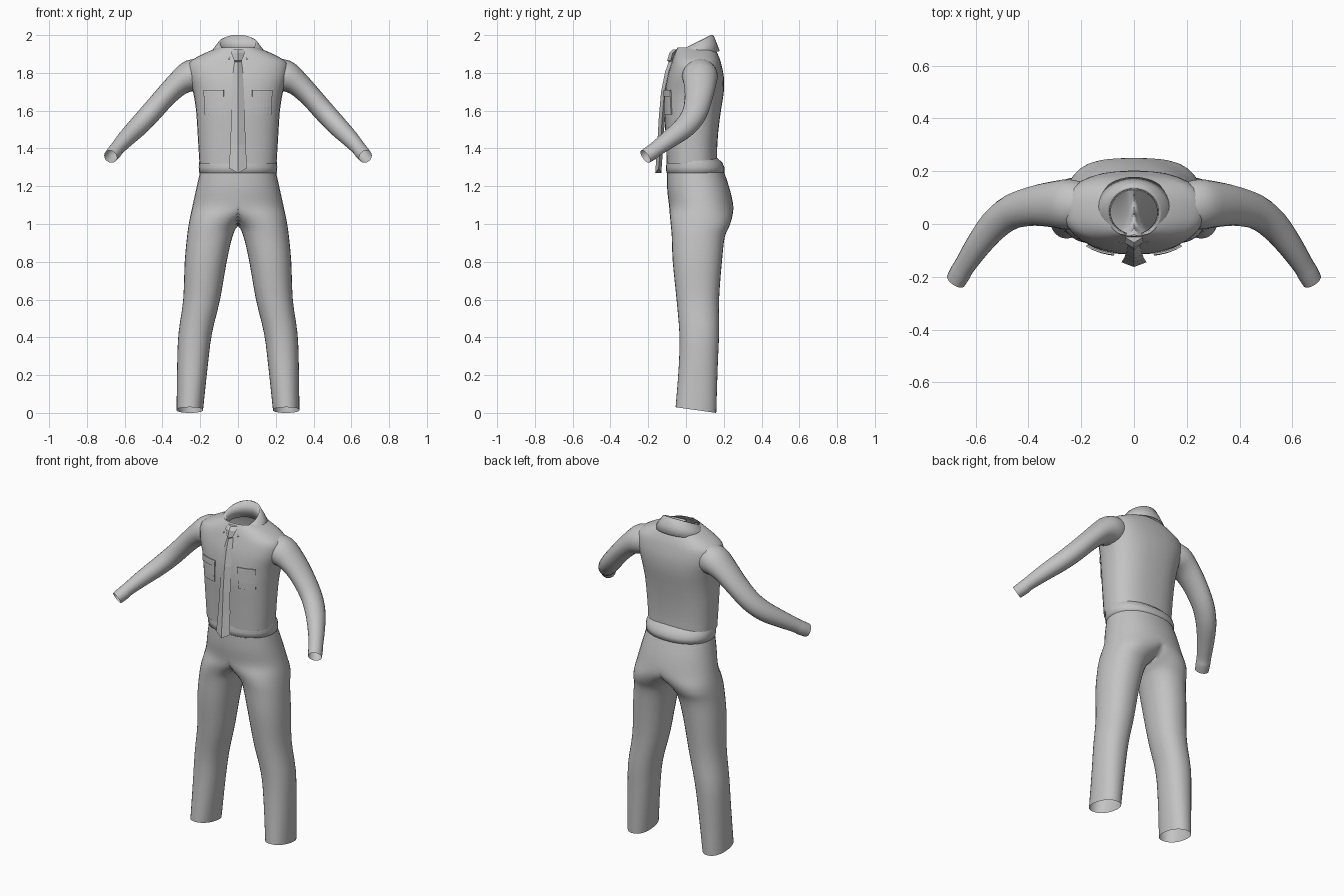
import bpy, bmesh, math
from mathutils import Vector

cube = bpy.data.objects.get("Cube")
if cube:
    bpy.data.objects.remove(cube, do_unlink=True)

cloth = bpy.data.materials.new("grey_cloth")
cloth.use_nodes = True
GREY = (0.55, 0.55, 0.55, 1)
cloth.diffuse_color = GREY
cloth.node_tree.nodes["Principled BSDF"].inputs["Base Color"].default_value = GREY


def smooth_rows(rows, steps):
    """Catmull-Rom interpolation between rows of numbers."""
    out = []
    for i in range(len(rows) - 1):
        a, b, c, d = rows[max(i - 1, 0)], rows[i], rows[i + 1], rows[min(i + 2, len(rows) - 1)]
        for s in range(steps):
            t = s / steps
            out.append([q + 0.5 * t * (r - p + t * (2*p - 5*q + 4*r - e + t * (3*(q - r) + e - p)))
                        for p, q, r, e in zip(a, b, c, d)])
    return out + [list(rows[-1])]


def loft(name, rings, closed=True, caps=False, mirror=False, smooth=True, thick=0):
    """Skin a list of point rings into one object."""
    bm = bmesh.new()
    grid = [[bm.verts.new(p) for p in ring] for ring in rings]
    n = len(grid[0])
    for lo, hi in zip(grid, grid[1:]):
        for j in range(n if closed else n - 1):
            k = (j + 1) % n
            quad = (lo[j], lo[k], hi[k], hi[j])
            # skip the inner wall lying on the mirror plane
            if not (mirror and all(abs(v.co.x) < 1e-6 for v in quad)):
                bm.faces.new(quad)
    if caps:
        bm.faces.new(grid[0])
        bm.faces.new(grid[-1])
    if mirror:
        bmesh.ops.delete(bm, geom=[v for v in bm.verts if not v.link_faces], context='VERTS')
        bmesh.ops.remove_doubles(bm, verts=bm.verts, dist=1e-5)
    bmesh.ops.recalc_face_normals(bm, faces=bm.faces)
    mesh = bpy.data.meshes.new(name)
    bm.to_mesh(mesh)
    bm.free()
    mesh.materials.append(cloth)
    if smooth:
        mesh.shade_smooth()
    obj = bpy.data.objects.new(name, mesh)
    bpy.context.collection.objects.link(obj)
    if thick:
        mod = obj.modifiers.new("thickness", 'SOLIDIFY')
        mod.thickness, mod.offset = thick, 0
    if mirror:
        obj.modifiers.new("mirror", 'MIRROR')
    return obj


def power(v, e):
    return math.copysign(abs(v) ** (2 / e), v)


def section(row, e=2.0, n=32, clamp=False):
    """Horizontal rounded ring: z, x range, y range, tilt."""
    z, x0, x1, y0, y1, tilt = row
    pts = []
    for i in range(n):
        a = 2 * math.pi * i / n
        c, s = power(math.cos(a), e), power(math.sin(a), e)
        x = (x0 + x1) / 2 + (x1 - x0) / 2 * c
        pts.append((max(x, 0) if clamp else x, (y0 + y1) / 2 + (y1 - y0) / 2 * s, z - tilt * s))
    return pts


# Trousers: one leg with half the seat, mirrored
leg = [
    (1.28, -.20, .20, -.10, .20, 0), (1.19, -.22, .22, -.10, .23, 0),
    (1.10, -.24, .24, -.09, .25, 0), (1.04, -.08, .253, -.085, .245, 0),
    (.99, 0, .262, -.08, .23, 0), (.93, .03, .27, -.075, .205, 0),
    (.80, .06, .282, -.07, .19, 0), (.60, .095, .29, -.05, .175, 0),
    (.42, .138, .315, -.035, .175, 0), (.25, .16, .322, -.038, .168, 0),
    (.015, .185, .325, -.055, .16, .015)]
loft("trousers", [section(r, 2.2, clamp=True) for r in smooth_rows(leg, 3)], mirror=True)

# Waistband
band = [(1.35, .2, -.098, .165), (1.325, .207, -.103, .192), (1.3, .208, -.106, .203),
        (1.272, .205, -.104, .203), (1.268, .196, -.095, .19)]
loft("waistband", [section((z, -x, x, a, b, 0), 2.2) for z, x, a, b in band])

# Shirt body
body = [(1.32, .204, -.102, .165), (1.40, .209, -.105, .165), (1.5, .215, -.11, .172),
        (1.6, .222, -.115, .185), (1.7, .238, -.11, .2), (1.78, .262, -.098, .2),
        (1.85, .262, -.078, .186), (1.89, .205, -.065, .172), (1.92, .14, -.052, .156),
        (1.935, .1, -.045, .135)]
body = [(z, -x, x, a, b, 0) for z, x, a, b in body]
loft("shirt_body", [section(r, 2.5) for r in smooth_rows(body, 3)])


def chest_y(x, z):
    """Front surface of the shirt body."""
    for lo, hi in zip(body, body[1:]):
        if lo[0] <= z <= hi[0]:
            t = (z - lo[0]) / (hi[0] - lo[0])
            w, a, b = (lo[k] + t * (hi[k] - lo[k]) for k in (2, 3, 4))
            return (a + b) / 2 - (b - a) / 2 * (1 - abs(x / w) ** 2.5) ** .4


# Sleeves: bent tube, centre then the two radii
arm = [(.19, .072, 1.79, .085, .085), (.25, .074, 1.783, .085, .095), (.315, .074, 1.743, .066, .086),
       (.385, .068, 1.675, .058, .075), (.465, .045, 1.585, .056, .066), (.53, -.005, 1.515, .053, .06),
       (.59, -.08, 1.455, .046, .05), (.64, -.155, 1.40, .038, .042), (.655, -.18, 1.38, .039, .042),
       (.675, -.215, 1.357, .036, .04)]
path = smooth_rows(arm, 3)
rings = []
for i, p in enumerate(path):
    tangent = (Vector(path[min(i + 1, len(path) - 1)][:3]) - Vector(path[max(i - 1, 0)][:3])).normalized()
    up = Vector((.73, 0, .68))
    up = (up - tangent * up.dot(tangent)).normalized()
    side = tangent.cross(up)
    angles = [2 * math.pi * j / 20 for j in range(20)]
    rings.append([Vector(p[:3]) + up * p[3] * math.cos(a) + side * p[4] * math.sin(a) for a in angles])
loft("sleeves", rings, mirror=True)

# Collar: stand, fold and turned-down leaf, open at the front
fold = [(.09, .085, .045, 1.89, .01), (.095, .09, .045, 1.955, .045), (.104, .098, .046, 1.953, .044),
        (.128, .113, .048, 1.925, .032), (.15, .127, .05, 1.893, .022)]
collar = []
for rx, ry, cy, z, rise in fold:
    ring = []
    for i in range(33):
        a = math.radians(-72 + 324 * i / 32)
        ring.append((rx * math.cos(a), cy + ry * math.sin(a), z + rise * math.sin(a)))
    collar.append(ring)
loft("collar", collar, closed=False, thick=.004)


def tie_ring(z, w, y, drop=0):
    return [(-w, y + .018, z), (0, y, z - drop), (w, y + .018, z), (0, y + .032, z - drop)]


# Tie with a ridged blade and a knot
blade = [(1.87, .018, -.088), (1.80, .026, -.112), (1.70, .032, -.132), (1.55, .036, -.145),
         (1.42, .041, -.152), (1.295, .047, -.163)]
loft("tie_blade", [tie_ring(z, w, y, .025 if z < 1.3 else 0) for z, w, y in blade], caps=True, smooth=False)
knot = [(1.925, .032, -.07), (1.905, .036, -.088), (1.865, .02, -.1), (1.855, .016, -.09)]
loft("tie_knot", [tie_ring(z, w, y) for z, w, y in knot], caps=True, smooth=False)


def patch(name, x0, x1, z0, z1, lift, thick):
    """Cloth plate following the chest, on both sides."""
    rows = []
    for i in range(4):
        z = z0 + (z1 - z0) * i / 3
        xs = [x0 + (x1 - x0) * j / 5 for j in range(6)]
        rows.append([(x, chest_y(x, z) - lift, z) for x in xs])
    loft(name, rows, closed=False, mirror=True, smooth=False, thick=thick)


# Chest pockets with flaps
patch("chest_pockets", .08, .175, 1.58, 1.70, .004, .006)
patch("pocket_flaps", .075, .18, 1.675, 1.71, .009, .007)
